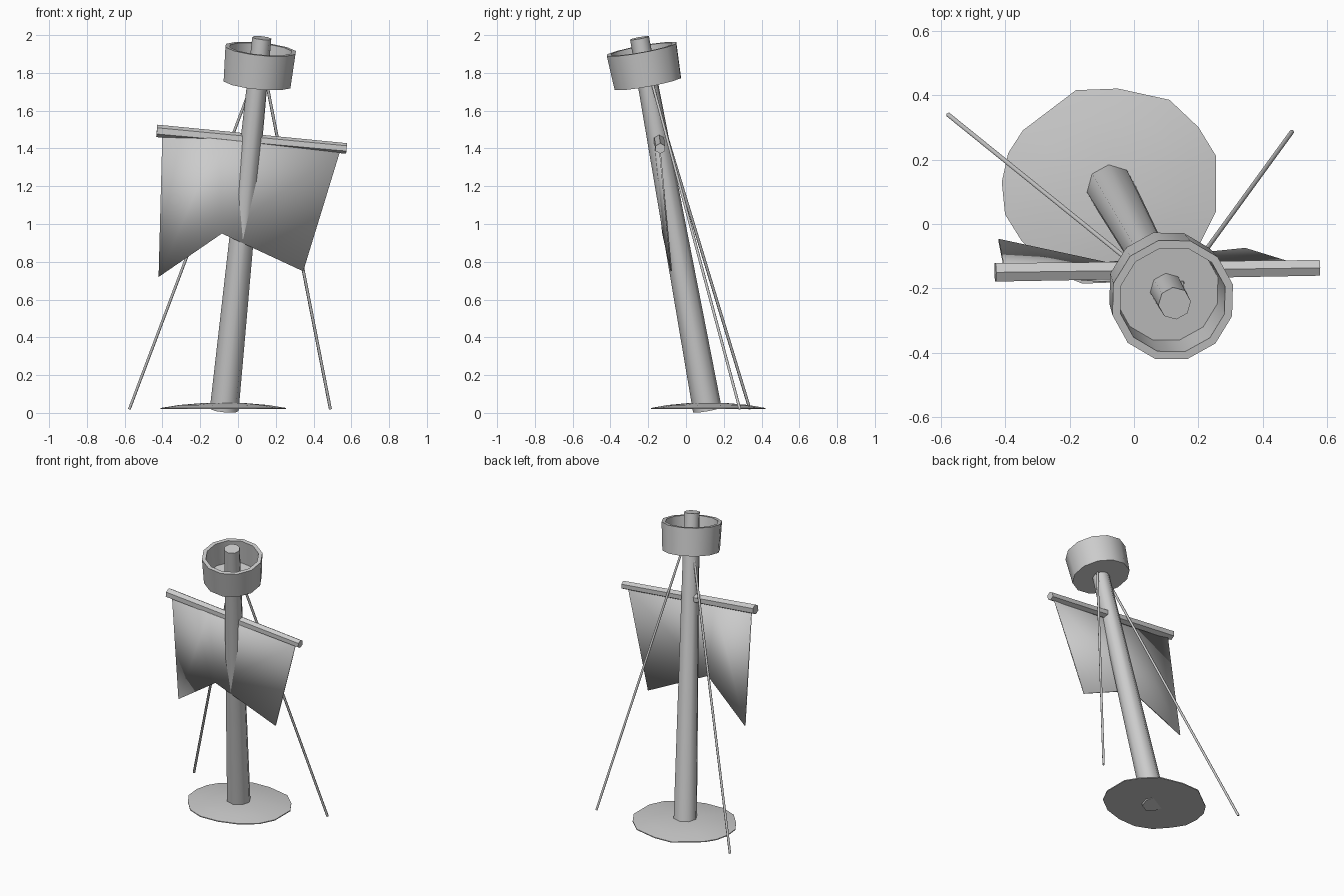
import bpy, bmesh, math
from mathutils import Vector

old = bpy.data.objects.get("Cube")
if old:
    bpy.data.objects.remove(old, do_unlink=True)

grey = bpy.data.materials.new("plain grey")
grey.use_nodes = True
colour = (0.6, 0.6, 0.6, 1)
grey.diffuse_color = colour
grey.node_tree.nodes["Principled BSDF"].inputs["Base Color"].default_value = colour


def finish(name, bm, angle=None):
    bmesh.ops.recalc_face_normals(bm, faces=bm.faces)
    mesh = bpy.data.meshes.new(name)
    bm.to_mesh(mesh)
    bm.free()
    mesh.materials.append(grey)
    obj = bpy.data.objects.new(name, mesh)
    bpy.context.collection.objects.link(obj)
    if angle:
        bpy.ops.object.select_all(action='DESELECT')
        obj.select_set(True)
        bpy.context.view_layer.objects.active = obj
        bpy.ops.object.shade_smooth_by_angle(angle=math.radians(angle))
    return obj


def skin(bm, rings):
    """Join equal rings of vertices and cap both ends."""
    n = len(rings[0])
    for a, b in zip(rings, rings[1:]):
        for i in range(n):
            j = (i + 1) % n
            bm.faces.new((a[i], a[j], b[j], b[i]))
    bm.faces.new(rings[0])
    bm.faces.new(rings[-1])


def turned(name, start, end, profile, sides, angle=None):
    """Turn (fraction along axis, radius) pairs around the line start-end."""
    start, end = Vector(start), Vector(end)
    turn = (end - start).to_track_quat('Z', 'Y')
    bm = bmesh.new()
    rings = []
    for t, r in profile:
        ring = []
        for i in range(sides):
            a = math.tau * (i + 0.5) / sides
            offset = turn @ Vector((r * math.cos(a), r * math.sin(a), 0))
            ring.append(bm.verts.new(start.lerp(end, t) + offset))
        rings.append(ring)
    skin(bm, rings)
    return finish(name, bm, angle)


# Leaning mast
foot, tip = Vector((-0.073, 0.113, 0.016)), Vector((0.126, -0.246, 1.985))
turned("mast", foot, tip, [(0, 0.077), (1, 0.051)], 8, 50)

# Lookout basket: open cup threaded on the mast
turned("lookout_basket", foot.lerp(tip, 0.878), foot.lerp(tip, 0.97),
       [(0, 0.184), (1, 0.193), (1, 0.168), (0.1, 0.162)], 12, 40)

# Yard carrying the sail
turned("yard", (-0.43, -0.15, 1.493), (0.575, -0.136, 1.4),
       [(0, 0.033), (1, 0.028)], 6)

# Stay ropes
turned("right_rope", (-0.575, 0.338, 0.02), (0.085, -0.195, 1.77),
       [(0, 0.008), (1, 0.008)], 6, 70)
turned("left_rope", (0.489, 0.285, 0.02), (0.147, -0.185, 1.77),
       [(0, 0.008), (1, 0.008)], 6, 70)

# Notched sail
top = [(-0.4, -0.15, 1.48), (-0.1, -0.176, 1.45), (0.54, -0.138, 1.385)]
hem = [(-0.42, -0.05, 0.72), (-0.085, -0.122, 0.95), (0.345, -0.078, 0.75)]
bm = bmesh.new()
upper = [bm.verts.new(p) for p in top]
lower = [bm.verts.new(p) for p in hem]
for i in range(2):
    bm.faces.new((lower[i], lower[i + 1], upper[i + 1], upper[i]))
sail = finish("sail", bm, 40)
solid = sail.modifiers.new("cloth_thickness", 'SOLIDIFY')
solid.thickness = 0.008
solid.offset = 0

# Low uneven mound at the foot
outline = [(-0.18, 0.415), (-0.05, 0.42), (0.11, 0.385), (0.2, 0.3), (0.255, 0.21),
           (0.255, 0.04), (0.205, -0.06), (0.1, -0.14), (-0.03, -0.18), (-0.16, -0.185),
           (-0.27, -0.14), (-0.35, -0.05), (-0.4, 0.03), (-0.41, 0.13), (-0.39, 0.22),
           (-0.345, 0.29)]
centre = Vector((-0.075, 0.115))
bm = bmesh.new()
rings = []
for scale, z in [(1, 0.02), (1, 0.026), (0.7, 0.042), (0.3, 0.053)]:
    points = [centre.lerp(Vector(p), scale) for p in outline]
    rings.append([bm.verts.new((p.x, p.y, z)) for p in points])
skin(bm, rings)
finish("mound", bm, 40)
